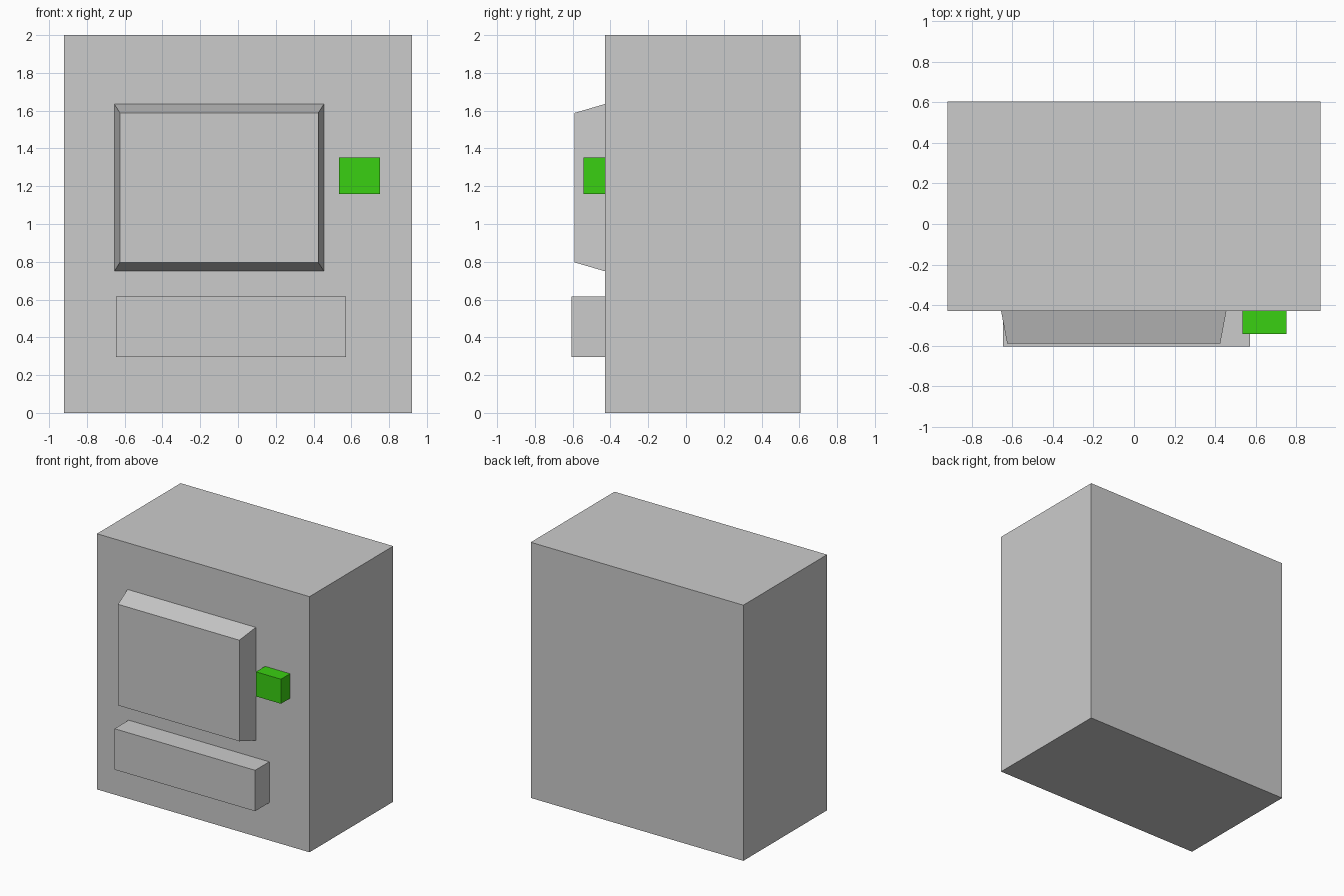
import bpy
import bmesh

cube = bpy.data.objects.get("Cube")
if cube:
    bpy.data.objects.remove(cube, do_unlink=True)


def make_material(name, colour):
    mat = bpy.data.materials.new(name)
    mat.use_nodes = True
    mat.diffuse_color = colour
    mat.node_tree.nodes["Principled BSDF"].inputs["Base Color"].default_value = colour
    return mat


def add_block(name, x, y, z, mat, inset=(0, 0)):
    """Box from (min, max) ranges; inset tapers the front face in x and z."""
    mid = [(a + b) / 2 for a, b in (x, y, z)]
    size = [b - a for a, b in (x, y, z)]
    bm = bmesh.new()
    bmesh.ops.create_cube(bm, size=1)
    for v in bm.verts:
        front = v.co.y < 0
        v.co = [c * s for c, s in zip(v.co, size)]
        if front:
            v.co.x -= inset[0] if v.co.x > 0 else -inset[0]
            v.co.z -= inset[1] if v.co.z > 0 else -inset[1]
    mesh = bpy.data.meshes.new(name)
    bm.to_mesh(mesh)
    bm.free()
    mesh.materials.append(mat)
    obj = bpy.data.objects.new(name, mesh)
    obj.location = mid
    bpy.context.collection.objects.link(obj)
    return obj


grey = make_material("light grey", (0.6, 0.6, 0.6, 1))
green = make_material("bright green", (0.042, 0.63, 0.006, 1))

FRONT = -0.43

# Main cabinet
add_block("cabinet", (-0.92, 0.92), (FRONT, 0.605), (0, 2), grey)
# Tapered display panel
add_block("display_panel", (-0.655, 0.455), (-0.59, FRONT), (0.75, 1.635), grey, (0.03, 0.047))
# Dispensing tray
add_block("tray", (-0.645, 0.572), (-0.605, FRONT), (0.295, 0.615), grey)
# Push button
add_block("button", (0.535, 0.752), (-0.543, FRONT), (1.16, 1.352), green)
